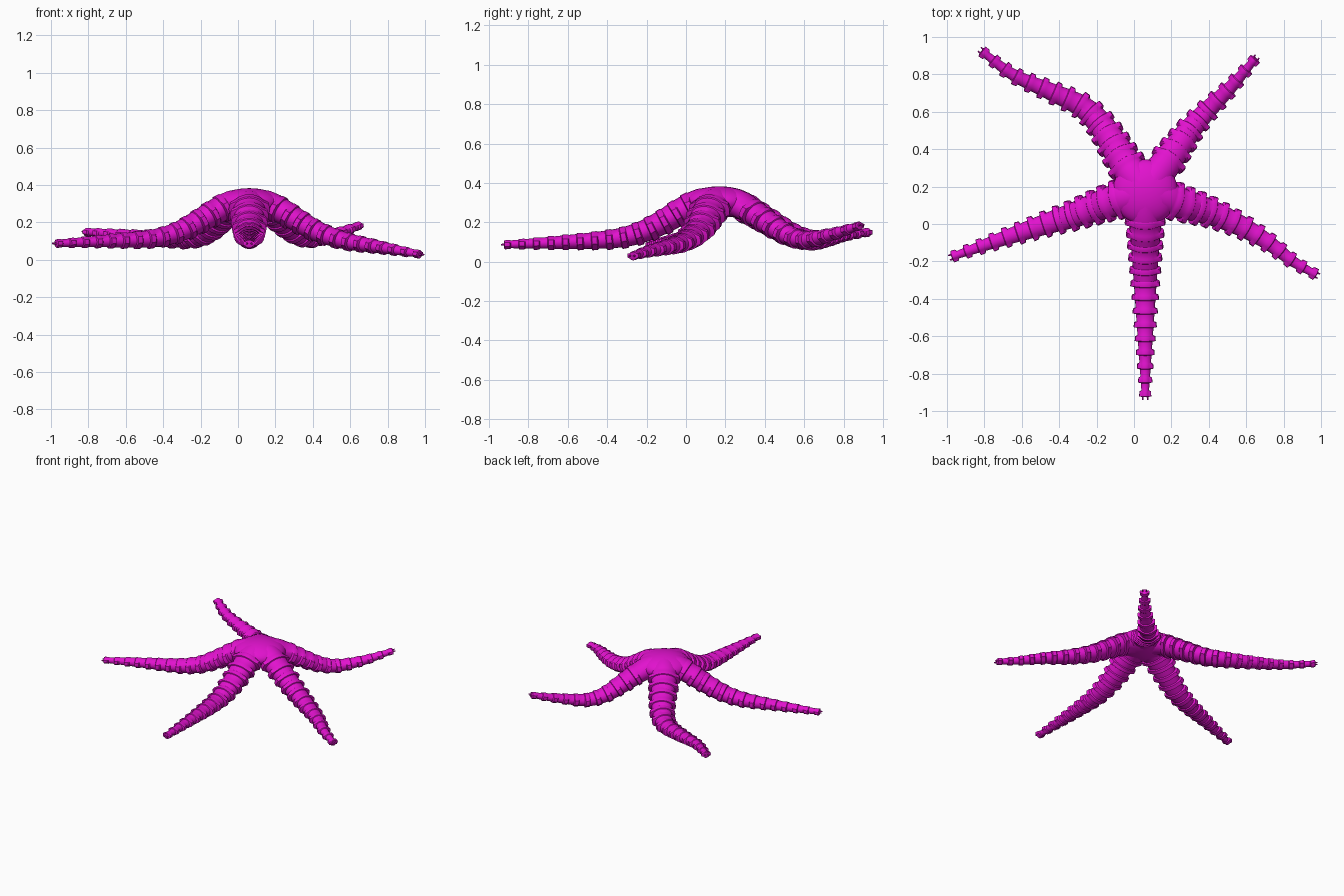
import bpy, bmesh, math
from mathutils import Vector

if "Cube" in bpy.data.objects:
    bpy.data.objects.remove(bpy.data.objects["Cube"])

mat = bpy.data.materials.new("magenta_skin")
mat.diffuse_color = (0.76, 0.006, 0.62, 1)
mat.use_nodes = True
mat.node_tree.nodes["Principled BSDF"].inputs["Base Color"].default_value = mat.diffuse_color

CENTRE = Vector((0.06, 0.17, 0.305))
SIDES = 20
PITCH = 0.074          # spacing of the ridges along an arm


def finish(name, bm):
    bmesh.ops.recalc_face_normals(bm, faces=bm.faces)
    me = bpy.data.meshes.new(name)
    bm.to_mesh(me)
    bm.free()
    ob = bpy.data.objects.new(name, me)
    bpy.context.collection.objects.link(ob)
    me.materials.append(mat)
    bpy.ops.object.select_all(action='DESELECT')
    ob.select_set(True)
    bpy.context.view_layer.objects.active = ob
    bpy.ops.object.shade_smooth_by_angle(angle=math.radians(35))
    return ob


def smooth_path(pts, n=24):
    """Catmull-Rom curve through the points."""
    p = [2 * pts[0] - pts[1]] + pts + [2 * pts[-1] - pts[-2]]
    out = []
    for i in range(1, len(p) - 2):
        a, b, c, d = p[i - 1:i + 3]
        for k in range(n):
            t = k / n
            out.append(0.5 * (2 * b + (c - a) * t + (2 * a - 5 * b + 4 * c - d) * t * t
                              + (3 * b - a - 3 * c + d) * t ** 3))
    return out + [pts[-1]]


def at_length(path, s):
    for a, b in zip(path, path[1:]):
        step = (b - a).length
        if s <= step:
            return a.lerp(b, s / step), (b - a).normalized()
        s -= step
    return path[-1], (path[-1] - path[-2]).normalized()


def build_arm(name, pts):
    path = smooth_path([CENTRE] + [Vector(p) for p in pts])
    total = sum((b - a).length for a, b in zip(path, path[1:]))
    # stations: (distance, ridge amount); ridges counted back from the tip
    stations = [(0.05, 0), (0.10, 0), (0.14, 0)]
    count = int((total - 0.17) / PITCH)
    for i in range(count, -1, -1):
        s = total - i * PITCH
        stations += [(s - 0.036, 0), (s - 0.030, 0.75), (s - 0.004, 1), (s, 0)]
    bm = bmesh.new()
    rings = []
    for s, ridge in stations:
        pos, tan = at_length(path, s)
        side = tan.cross(Vector((0, 0, 1))).normalized()
        up = side.cross(tan)
        t = s / total
        w, h = 0.098 - 0.080 * t, 0.078 - 0.060 * t
        ring = []
        for k in range(SIDES):
            a = math.tau * k / SIDES
            c, z = math.cos(a), math.sin(a)
            # broad teeth on the flanks, low ridge over the back and belly
            bump = 0.026 if abs(c) > 0.9 else (0.011 if z < 0 else 0.006)
            grow = ridge * bump * (1 - 0.45 * t)
            ring.append(bm.verts.new(pos + side * c * (w + grow) + up * z * (h + grow)))
        rings.append(ring)
    for r, q in zip(rings, rings[1:]):
        for k in range(SIDES):
            j = (k + 1) % SIDES
            bm.faces.new((r[k], r[j], q[j], q[k]))
    bm.faces.new(rings[0])
    bm.faces.new(rings[-1])
    # little forked spikes at the tip
    for sx in (-1, 1):
        bmesh.ops.create_cone(bm, cap_ends=True, segments=6, radius1=0.008, radius2=0.004,
                              depth=0.03, matrix=tip_matrix(pos + side * sx * 0.013, tan))
    return finish(name, bm)


def tip_matrix(pos, direction):
    m = direction.to_track_quat('Z', 'Y').to_matrix().to_4x4()
    m.translation = pos
    return m


ARMS = {
    "front_arm": [(0.06, 0.07, 0.298), (0.06, -0.02, 0.258), (0.06, -0.12, 0.2),
                  (0.06, -0.24, 0.145), (0.06, -0.38, 0.115), (0.06, -0.65, 0.098), (0.06, -0.925, 0.087)],
    "right_arm": [(0.155, 0.145, 0.298), (0.24, 0.115, 0.258), (0.34, 0.085, 0.198),
                  (0.44, 0.05, 0.145), (0.58, -0.015, 0.1), (0.72, -0.1, 0.075), (0.85, -0.2, 0.052), (0.975, -0.272, 0.03)],
    "left_arm": [(-0.035, 0.145, 0.298), (-0.12, 0.12, 0.258), (-0.22, 0.085, 0.2),
                 (-0.33, 0.045, 0.145), (-0.47, 0.0, 0.113), (-0.72, -0.085, 0.1), (-0.975, -0.176, 0.088)],
    "back_right_arm": [(0.118, 0.255, 0.298), (0.175, 0.33, 0.258), (0.235, 0.415, 0.2),
                       (0.305, 0.51, 0.14), (0.39, 0.605, 0.112), (0.52, 0.735, 0.138), (0.65, 0.885, 0.185)],
    "back_left_arm": [(0.0, 0.255, 0.298), (-0.05, 0.33, 0.258), (-0.11, 0.43, 0.2),
                      (-0.18, 0.535, 0.14), (-0.28, 0.63, 0.112), (-0.45, 0.71, 0.118), (-0.65, 0.8, 0.135), (-0.815, 0.925, 0.15)],
}
for name, pts in ARMS.items():
    build_arm(name, pts)

# domed central disc joining the arms
bm = bmesh.new()
bmesh.ops.create_uvsphere(bm, u_segments=40, v_segments=20, radius=1)
for v in bm.verts:
    v.co = CENTRE + Vector((v.co.x * 0.175, v.co.y * 0.175, v.co.z * 0.08 - 0.002))
finish("central_disc", bm)
